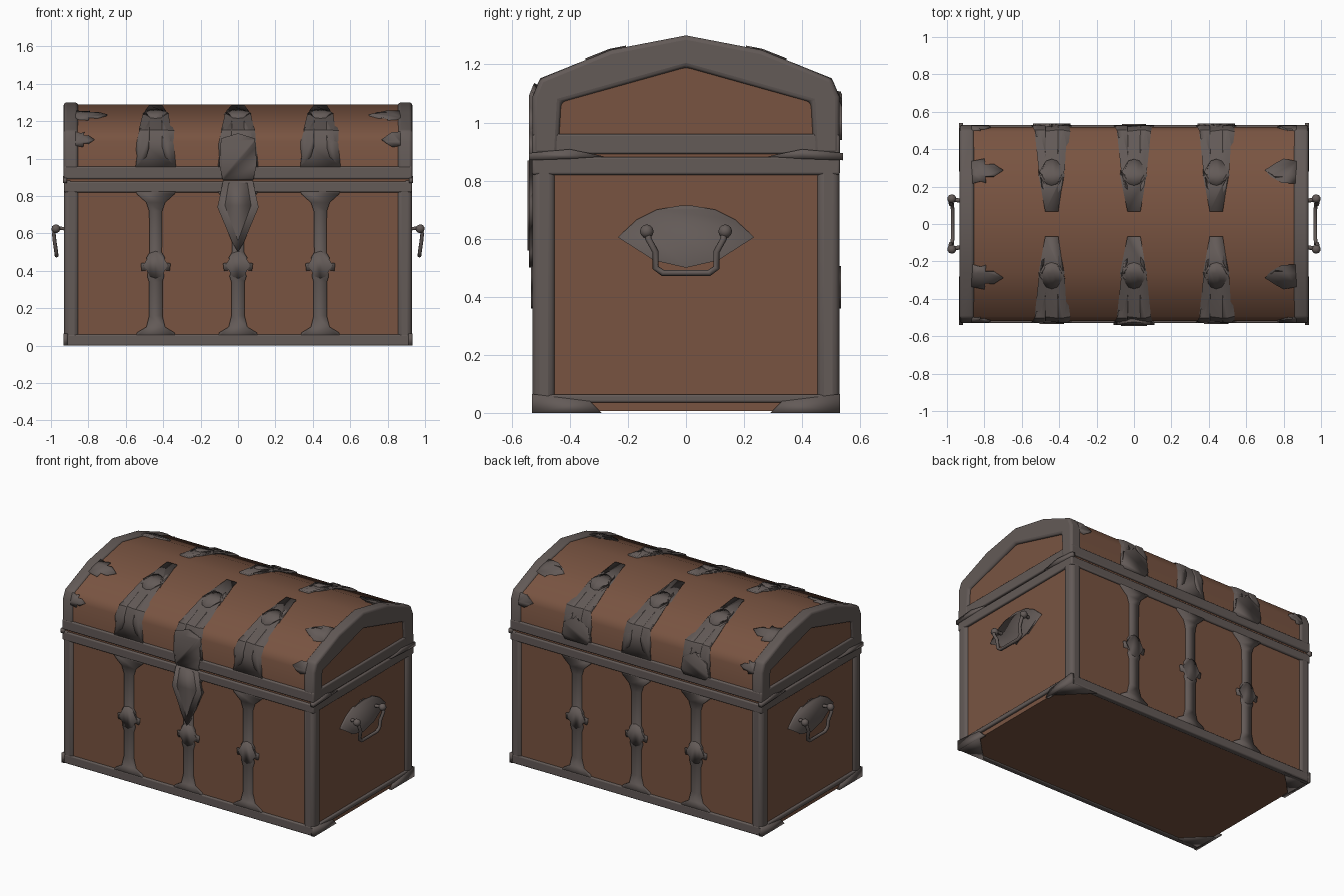
import bpy, bmesh, math
from mathutils import Vector

if "Cube" in bpy.data.objects:
    bpy.data.objects.remove(bpy.data.objects["Cube"])


def material(name, rgb):
    m = bpy.data.materials.new(name)
    m.use_nodes = True
    m.diffuse_color = (*rgb, 1)
    bsdf = m.node_tree.nodes["Principled BSDF"]
    bsdf.inputs["Base Color"].default_value = (*rgb, 1)
    bsdf.inputs["Roughness"].default_value = 0.8
    return m


WOOD = material("brown_wood", (0.19, 0.088, 0.053))
IRON = material("grey_iron", (0.125, 0.103, 0.096))
SIDES = (("front", -1), ("back", 1))
ENDS = (("right", -1), ("left", 1))


def finish(bm, name, mat, bevel=0, thick=0, angle=40):
    bmesh.ops.recalc_face_normals(bm, faces=bm.faces)
    mesh = bpy.data.meshes.new(name)
    bm.to_mesh(mesh)
    bm.free()
    mesh.materials.append(mat)
    ob = bpy.data.objects.new(name, mesh)
    bpy.context.collection.objects.link(ob)
    bpy.ops.object.select_all(action='DESELECT')
    ob.select_set(True)
    bpy.context.view_layer.objects.active = ob
    bpy.ops.object.shade_smooth_by_angle(angle=math.radians(angle))
    if thick:
        mod = ob.modifiers.new("thickness", 'SOLIDIFY')
        mod.thickness, mod.offset = thick, 0
    if bevel:
        mod = ob.modifiers.new("rounding", 'BEVEL')
        mod.width, mod.segments, mod.limit_method = bevel, 3, 'ANGLE'
    return ob


def box(name, mat, lo, hi, bevel=0):
    bm = bmesh.new()
    bmesh.ops.create_cube(bm, size=1)
    lo, hi = Vector(lo), Vector(hi)
    for v in bm.verts:
        v.co = (lo + hi) / 2 + v.co * (hi - lo)
    return finish(bm, name, mat, bevel)


def prism(name, mat, outline, x0, x1, bevel=0, angle=60):
    """Extrude a y/z outline along x."""
    bm = bmesh.new()
    face = bm.faces.new([bm.verts.new((x0, y, z)) for y, z in outline])
    out = bmesh.ops.extrude_face_region(bm, geom=[face])["geom"]
    moved = [g for g in out if isinstance(g, bmesh.types.BMVert)]
    bmesh.ops.translate(bm, verts=moved, vec=(x1 - x0, 0, 0))
    return finish(bm, name, mat, bevel, angle=angle)


def mirrored(half, centre=0):
    """Outline symmetric about a centre line, from (half width, height) pairs."""
    left = [(centre - w, h) for w, h in reversed(half) if w > 0]
    return [(centre + w, h) for w, h in half] + left


# Wood cross-section, from floor to ridge
PROFILE = [(0.518, 0), (0.518, 1.09), (0.495, 1.145), (0.26, 1.238), (0, 1.29)]
KNOTS = [0]
for p, q in zip(PROFILE, PROFILE[1:]):
    KNOTS.append(KNOTS[-1] + math.dist(p, q))


def wrap(side):
    """Map (x, distance up the profile) onto the front or back surface."""
    def place(x, h):
        for i in range(len(PROFILE) - 1):
            if h <= KNOTS[i + 1] or i == len(PROFILE) - 2:
                t = (h - KNOTS[i]) / (KNOTS[i + 1] - KNOTS[i])
                y, z = Vector(PROFILE[i]).lerp(Vector(PROFILE[i + 1]), t)
                return x, side * y, z
    return place


def plate(name, outline, place, thick=0.02, mat=IRON):
    """Flat outline folded onto a surface by a placing function."""
    bm = bmesh.new()
    bm.faces.new([bm.verts.new((a, b, 0)) for a, b in outline])
    bmesh.ops.triangulate(bm, faces=bm.faces, ngon_method='EAR_CLIP')
    for k in KNOTS[1:-1]:
        bmesh.ops.bisect_plane(bm, geom=bm.verts[:] + bm.edges[:] + bm.faces[:],
                               plane_co=(0, k, 0), plane_no=(0, 1, 0))
    for v in bm.verts:
        v.co = place(v.co.x, v.co.y)
    return finish(bm, name, mat, thick=thick, angle=30)


# Wooden body and arched lid
box("body", WOOD, (-0.915, -0.518, 0.006), (0.915, 0.518, 0.886))
arch = [(y, z) for y, z in PROFILE[1:]]
prism("lid", WOOD, mirrored([(0.518, 0.884)] + arch), -0.915, 0.915)

# Rounded arched frames at the lid ends
outer = [(0.528, 0.89), (0.528, 1.09), (0.503, 1.15), (0.26, 1.25), (0, 1.3)]
inner = [(0.44, 0.89), (0.43, 1.07), (0, 1.19)]
frame = mirrored(outer) + [(-0.44, 0.89), (-0.43, 1.07), (0, 1.19), (0.43, 1.07), (0.44, 0.89)]
for end, e in ENDS:
    prism(f"lid_frame_{end}", IRON, frame, e * 0.855, e * 0.932, bevel=0.015, angle=50)

# Corner posts and floor corner plates
for end, e in ENDS:
    for side, s in SIDES:
        def span(name, a, b, bevel):
            lo = [min(p, q) for p, q in zip(a, b)]
            hi = [max(p, q) for p, q in zip(a, b)]
            return box(name, IRON, lo, hi, bevel)
        span(f"post_{side}_{end}", (e * 0.85, s * 0.45, 0.002),
             (e * 0.93, s * 0.529, 0.876), 0.025)
        plate(f"floor_corner_{side}_{end}",
              [(e * 0.925, s * 0.525), (e * 0.73, s * 0.525), (e * 0.925, s * 0.33)],
              lambda a, b: (a, b, 0.006), 0.012)
        plate(f"foot_bracket_{side}_{end}",
              [(s * 0.53, 0), (s * 0.29, 0), (s * 0.33, 0.04), (s * 0.53, 0.065)],
              lambda a, b: (e * 0.922, a, b), 0.022)
        plate(f"seam_bracket_{side}_{end}",
              [(s * 0.54, 0.87), (s * 0.54, 0.895), (s * 0.4, 0.908),
               (s * 0.28, 0.883), (s * 0.4, 0.875)],
              lambda a, b: (e * 0.925, a, b), 0.022)

# Horizontal bands around the seam and the floor
for band, z0, z1, end_z0 in (("floor", 0, 0.06, 0.035), ("body_rim", 0.82, 0.878, 0.82),
                             ("lid_rim", 0.891, 0.957, 0.891)):
    for side, s in SIDES:
        y0, y1 = sorted((s * 0.49, s * 0.53))
        box(f"{band}_{side}", IRON, (-0.93, y0, z0), (0.93, y1, z1), 0.008)
    for end, e in ENDS:
        x0, x1 = sorted((e * 0.89, e * 0.93))
        box(f"{band}_{end}", IRON, (x0, -0.528, end_z0), (x1, 0.528, z1 + 0.004), 0.008)

# Straps with flared ends and leaf ornaments
body_strap = [(0.11, 0.83), (0.1, 0.81), (0.05, 0.765), (0.035, 0.72), (0.032, 0.5),
              (0.05, 0.47), (0.04, 0.445), (0.08, 0.44), (0.075, 0.4), (0.04, 0.405),
              (0.045, 0.37), (0.035, 0.34), (0.035, 0.16), (0.05, 0.1), (0.1, 0.07), (0.11, 0.04)]
lid_strap = [(0.11, 0.94), (0.1, 0.965), (0.05, 1.01), (0.035, 1.06), (0.032, 1.28),
             (0.03, 1.31), (0.07, 1.37), (0.06, 1.41), (0.035, 1.46), (0.035, 1.6)]
rosette = [(0, -0.07), (0.03, -0.06), (0.045, -0.02), (0.065, 0), (0.04, 0.04),
           (0.03, 0.065), (0, 0.075)]
edge_leaf = [(0.87, 0.075), (0.82, 0.06), (0.79, 0.07), (0.795, 0.035), (0.75, 0.035),
             (0.7, 0), (0.75, -0.035), (0.795, -0.03), (0.8, -0.065), (0.87, -0.05)]
for side, s in SIDES:
    for label, x in (("right", -0.44), ("centre", 0), ("left", 0.44)):
        plate(f"body_strap_{side}_{label}", mirrored(body_strap, x), wrap(s))
        plate(f"lid_strap_{side}_{label}", mirrored(lid_strap, x), wrap(s))
        for part, h in (("body", 0.43), ("lid", 1.385)):
            plate(f"{part}_leaf_{side}_{label}",
                  mirrored([(w, h + d) for w, d in rosette], x), wrap(s), 0.032)
    for end, e in ENDS:
        plate(f"edge_leaf_{side}_{end}", [(e * a, 1.375 + b) for a, b in edge_leaf], wrap(s))
        plate(f"small_edge_leaf_{side}_{end}",
              [(e * (0.87 - (0.87 - a) * 0.6), 1.1 + b * 0.6) for a, b in edge_leaf], wrap(s))

# Front lock: hasp on the lid, tapering plate on the body
hasp = [(0.08, 0.885), (0.085, 0.9), (0.07, 0.92), (0.1, 0.97), (0.075, 1.0), (0.095, 1.06),
        (0.09, 1.1), (0.04, 1.09), (0.02, 1.12), (0, 1.13)]
lock = [(0, 0.5), (0.03, 0.55), (0.035, 0.6), (0.08, 0.68), (0.11, 0.74), (0.085, 0.8), (0.08, 0.882)]
plate("lock_hasp", mirrored(hasp), wrap(-1), 0.045)
plate("lock_plate", mirrored(lock), wrap(-1), 0.045)
plate("lock_ridge", mirrored([(0, 0.56), (0.05, 0.7), (0.07, 0.75), (0.05, 0.87)]), wrap(-1), 0.056)

# Back hinges
hinge = [(0.08, 0.94), (0.1, 0.97), (0.08, 1.0), (0.09, 1.05), (0.04, 1.07), (0, 1.1)]
for end, e in ENDS:
    plate(f"hinge_{end}", mirrored(hinge, e * 0.44), wrap(1), 0.04)

# Side handles: winged back plate, two knobs and a hanging bail
wing = [(0, 0.5), (0.06, 0.545), (0.11, 0.525), (0.17, 0.57), (0.235, 0.605), (0.17, 0.665),
        (0.1, 0.7), (0.03, 0.685), (0.015, 0.715), (0, 0.7)]
bail = [(0.92, 0.125, 0.625), (0.975, 0.13, 0.63), (0.985, 0.13, 0.6), (0.98, 0.105, 0.555),
        (0.972, 0.105, 0.5), (0.97, 0.08, 0.482)]
for end, e in ENDS:
    plate(f"handle_plate_{end}", mirrored(wing), lambda a, b: (e * 0.918, a, b), 0.02)
    for side, s in SIDES:
        bm = bmesh.new()
        bmesh.ops.create_icosphere(bm, subdivisions=2, radius=0.024)
        bmesh.ops.translate(bm, verts=bm.verts, vec=(e * 0.974, s * 0.135, 0.625))
        finish(bm, f"handle_knob_{side}_{end}", IRON)
    path = bail + [(x, -y, z) for x, y, z in reversed(bail)]
    curve = bpy.data.curves.new(f"handle_{end}", 'CURVE')
    curve.dimensions = '3D'
    curve.bevel_depth, curve.bevel_resolution, curve.use_fill_caps = 0.011, 1, True
    spline = curve.splines.new('POLY')
    spline.points.add(len(path) - 1)
    for point, (x, y, z) in zip(spline.points, path):
        point.co = (e * x, y, z, 1)
    curve.materials.append(IRON)
    ob = bpy.data.objects.new(f"handle_{end}", curve)
    bpy.context.collection.objects.link(ob)
    bpy.ops.object.select_all(action='DESELECT')
    ob.select_set(True)
    bpy.context.view_layer.objects.active = ob
    bpy.ops.object.convert(target='MESH')
